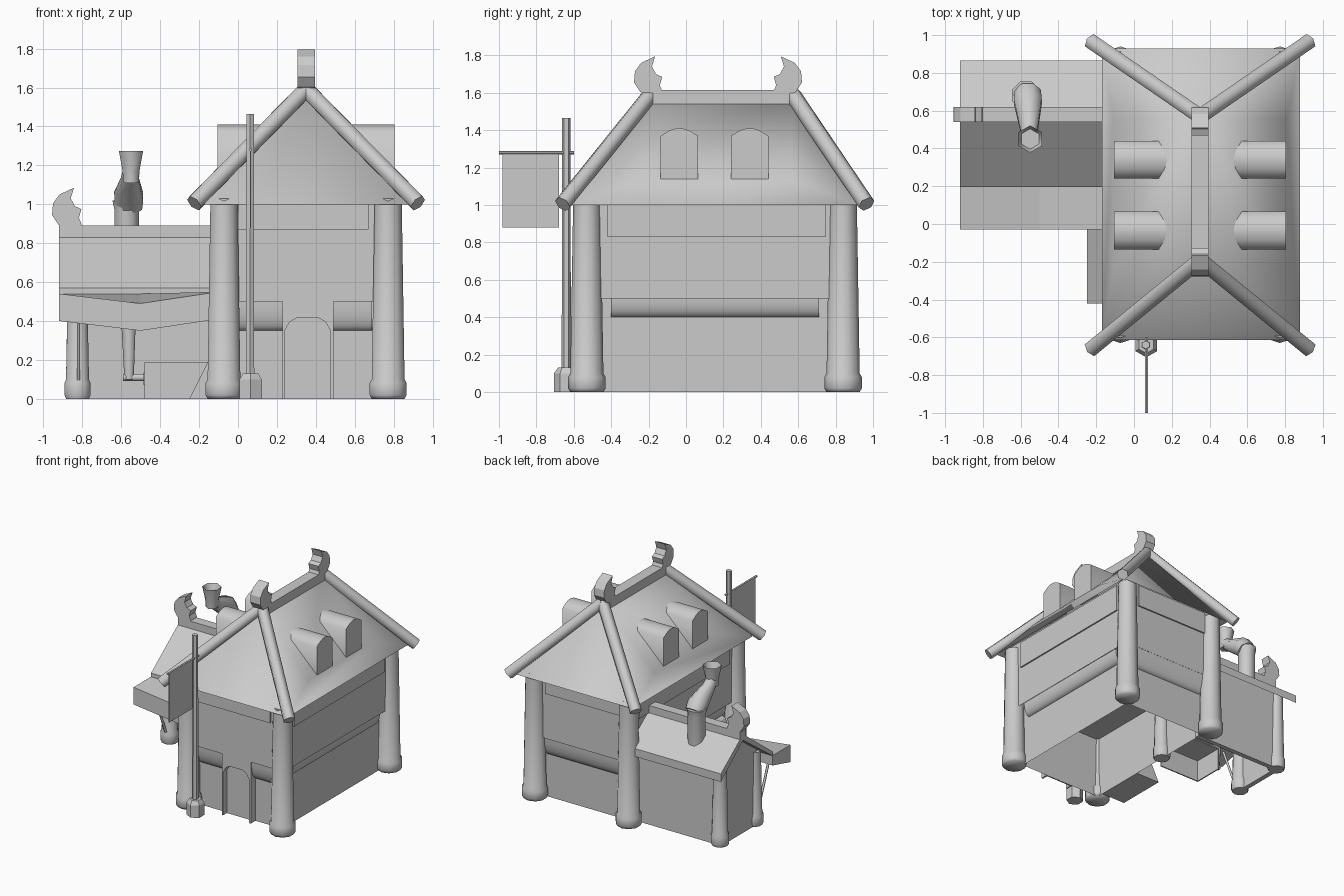
import bpy, bmesh, math
from mathutils import Vector

cube = bpy.data.objects.get("Cube")
if cube:
    bpy.data.objects.remove(cube, do_unlink=True)

grey = bpy.data.materials.new("plain_grey")
grey.use_nodes = True
grey.diffuse_color = (0.6, 0.6, 0.6, 1)
grey.node_tree.nodes["Principled BSDF"].inputs["Base Color"].default_value = (0.6, 0.6, 0.6, 1)


def finish(name, bm, smooth=False):
    bmesh.ops.recalc_face_normals(bm, faces=bm.faces)
    mesh = bpy.data.meshes.new(name)
    bm.to_mesh(mesh)
    bm.free()
    mesh.materials.append(grey)
    ob = bpy.data.objects.new(name, mesh)
    bpy.context.collection.objects.link(ob)
    if smooth:
        bpy.ops.object.select_all(action='DESELECT')
        ob.select_set(True)
        bpy.context.view_layer.objects.active = ob
        bpy.ops.object.shade_smooth_by_angle(angle=math.radians(62))


def loft(name, rings, smooth=False, hollow=0, floor=True):
    """Join rings of points into a skin with end caps."""
    bm = bmesh.new()
    rows = [[bm.verts.new(p) for p in ring] for ring in rings]
    n = len(rows[0])
    for a, b in zip(rows, rows[1:]):
        for i in range(n):
            j = (i + 1) % n
            bm.faces.new((a[i], a[j], b[j], b[i]))
    if floor:
        bm.faces.new(rows[0][::-1])
    top = bm.faces.new(rows[-1])
    if hollow:
        bmesh.ops.recalc_face_normals(bm, faces=bm.faces)
        bmesh.ops.inset_region(bm, faces=[top], thickness=hollow)
        bmesh.ops.translate(bm, verts=top.verts, vec=(0, 0, -0.05))
    finish(name, bm, smooth)


def prism(name, pts, axis, a, b, smooth=False):
    """Extrude a profile: (y, z) along x, or (x, z) along y."""
    def put(p, t):
        return (t, *p) if axis == 'x' else (p[0], t, p[1])
    loft(name, [[put(p, t) for p in pts] for t in (a, b)], smooth)


def box(name, x0, x1, y0, y1, z0, z1, floor=True):
    rect = [(x0, y0), (x1, y0), (x1, y1), (x0, y1)]
    loft(name, [[(*p, z) for p in rect] for z in (z0, z1)], floor=floor)


def tube(name, path, radii, sides=8, smooth=True, hollow=0):
    path = [Vector(p) for p in path]
    rings = []
    for i, (p, r) in enumerate(zip(path, radii)):
        d = path[min(i + 1, len(path) - 1)] - path[max(i - 1, 0)]
        q = d.to_track_quat('Z', 'Y')
        angles = [math.tau * (k + 0.5) / sides for k in range(sides)]
        rings.append([p + q @ Vector((r * math.cos(t), r * math.sin(t), 0)) for t in angles])
    loft(name, rings, smooth, hollow)


def post(name, x, y, top, r):
    """Tapered round post on a thicker foot."""
    zs = (0, 0.02, 0.08, 0.1, top)
    tube(name, [(x, y, z) for z in zs], [r * k for k in (1.15, 1.3, 1.3, 1.15, 0.95)], 10)


CX, CY = 0.35, 0.155          # centre of the main house
HX, HY = 0.44, 0.69           # half size of the upper storey
STEP = 0.06                   # overhang of the upper storey

# Main house walls, open underneath
box("lower_wall", CX - HX + STEP, CX + HX - STEP, CY - HY + STEP, CY + HY - STEP, 0, 0.51, floor=False)
box("upper_wall", CX - HX, CX + HX, CY - HY, CY + HY, 0.5, 1.07, floor=False)
for sx in (-1, 1):
    for sy in (-1, 1):
        side = ("right", "left")[sx > 0] + ("_front", "_back")[sy > 0]
        post("house_post_" + side, CX + sx * 0.422, CY + sy * 0.685, 1.03, 0.077)


def bracket(drop):
    """Quarter-round profile under the overhang, as (outward, z)."""
    arc = [math.pi / 2 * i / 6 for i in range(7)]
    return [(0, 0.505)] + [((STEP - 0.008) * math.cos(t), 0.505 - drop * math.sin(t)) for t in arc]


# Rounded brackets and frieze panels on each wall
for s, label in ((-1, "right"), (1, "left")):
    wall = CX + s * (HX - STEP)
    loft("bracket_" + label, [[(wall + s * o, y, z) for o, z in bracket(0.105)] for y in (-0.4, 0.71)], True)
    a, b = sorted((CX + s * HX, CX + s * (HX + 0.012)))
    box("frieze_" + label, a, b, -0.42, 0.745, 0.83, 1.05)
for s, label in ((-1, "front"), (1, "back")):
    wall = CY + s * (HY - STEP)
    spans = [(0.0, 0.23), (0.49, 0.69)] if s < 0 else [(0.0, 0.69)]
    for x0, x1 in spans:
        loft("bracket_" + label, [[(x, wall + s * o, z) for o, z in bracket(0.155)] for x in (x0, x1)], True)
    a, b = sorted((CY + s * HY, CY + s * (HY + 0.012)))
    box("frieze_" + label, 0.0, 0.67, a, b, 0.87, 1.05)

# Arched door surround with the door set back
arch = [(0.24, 0), (0.24, 0.35), (0.265, 0.395), (0.3, 0.415), (0.415, 0.415), (0.45, 0.395), (0.475, 0.35), (0.475, 0)]
prism("door_surround", [(0.23, 0), (0.23, 0.5), (0.49, 0.5), (0.49, 0)] + arch[::-1], 'y', CY - HY, CY - HY + STEP)
prism("door", arch, 'y', CY - HY + 0.05, CY - HY + STEP)

# Hipped roof, open underneath, its long sides slightly swollen above the eaves
bm = bmesh.new()
eave = [bm.verts.new((x, y, 1.0)) for x, y in ((-0.17, -0.615), (0.88, -0.615), (0.88, 0.93), (-0.17, 0.93))]
r0, r1 = bm.verts.new((CX, -0.19, 1.585)), bm.verts.new((CX, 0.57, 1.585))
bm.faces.new((eave[0], eave[1], r0))
bm.faces.new((eave[2], eave[3], r1))
for s, e0, e1 in ((1, eave[1], eave[2]), (-1, eave[0], eave[3])):
    m0, m1 = [bm.verts.new((CX + s * 0.46, CY + t * 0.4, 1.135)) for t in (-1, 1)]
    bm.faces.new((e0, e1, m1, m0))
    bm.faces.new((e1, r1, m1))
    bm.faces.new((m0, m1, r1, r0))
    bm.faces.new((e0, m0, r0))
finish("hip_roof", bm, True)
box("ridge_beam", CX - 0.045, CX + 0.045, -0.2, 0.58, 1.54, 1.615)

# Hip beams
for s in (-1, 1):
    for y0, y1 in ((-0.66, -0.19), (0.965, 0.57)):
        tube("hip_beam", [(CX + s * 0.575, y0, 1.005), (CX, y1, 1.59)], (0.046, 0.046), 6)

# Curled finials, as (along ridge, up) from the ridge end
HORN = [(0.03, -0.03), (-0.045, 0.01), (-0.078, 0.06), (-0.073, 0.12), (-0.04, 0.165), (0.035, 0.2),
        (0.018, 0.145), (0.04, 0.105), (0.073, 0.09), (0.06, 0.045), (0.075, 0.01)]
prism("finial_front", [(-0.2 + u, 1.595 + v) for u, v in HORN], 'x', CX - 0.045, CX + 0.045)
prism("finial_back", [(0.542 - u, 1.595 + v) for u, v in HORN], 'x', CX - 0.045, CX + 0.045)
prism("finial_annex", [(-0.878 + u, 0.885 + v) for u, v in HORN], 'y', 0.54, 0.62)

# Dormers with rounded tops
for s in (-1, 1):
    for yc in (-0.035, 0.34):
        w = 0.1
        prof = [(yc - w, 1.12), (yc + w, 1.12), (yc + w, 1.37)]
        prof += [(yc + w * k, z) for k, z in ((0.5, 1.4), (0.15, 1.41), (-0.15, 1.41), (-0.5, 1.4))]
        prof += [(yc - w, 1.37)]
        prism("dormer", prof, 'x', CX + s * 0.17, CX + s * 0.455, True)

# Annex: walls, posts, roof and ridge
box("annex_back_wall", -0.83, -0.02, 0.72, 0.76, 0, 0.67)
prism("annex_gable_wall", [(0.3, 0), (0.74, 0), (0.74, 0.69), (0.58, 0.82), (0.3, 0.61)], 'x', -0.85, -0.81)
post("annex_post_front", -0.825, 0.3, 0.6, 0.054)
post("annex_post_back", -0.825, 0.74, 0.67, 0.054)
post("annex_post_inner", -0.03, 0.3, 0.6, 0.054)
roof_top = [(0.195, 0.57), (0.58, 0.86), (0.865, 0.645)]
roof_under = [(0.865, 0.58), (0.58, 0.81), (0.195, 0.535)]
prism("annex_roof", roof_top + roof_under, 'x', -0.92, -0.08)
box("annex_ridge", -0.92, -0.08, 0.54, 0.62, 0.82, 0.89)

# Sagging awning with hanging front and slim strut
loft("awning", [[(x, 0.2, 0.54), (x, -0.03, zt), (x, -0.03, zt - 0.14), (x, 0.2, 0.46)]
                for x, zt in ((-0.92, 0.54), (-0.5, 0.49), (-0.1, 0.55))])
tube("awning_strut", [(-0.82, 0.24, 0.1), (-0.82, 0.1, 0.45)], (0.01, 0.01), 6)

# Crooked chimney: upright stack, elbow, flared outlet
tube("chimney_stack", [(-0.572, 0.68, z) for z in (0.6, 0.97, 1.02)], (0.068, 0.068, 0.08), 8)
tube("chimney_elbow", [(-0.563, 0.69, 0.99), (-0.562, 0.65, 1.04), (-0.555, 0.5, 1.12), (-0.55, 0.45, 1.16)],
     (0.075, 0.08, 0.05, 0.045), 8)
tube("chimney_outlet", [(-0.55, 0.45, z) for z in (1.11, 1.17, 1.275)], (0.046, 0.05, 0.072), 6, True, 0.018)

# Stove with openings, and its feed pipe
box("stove_front", -0.48, -0.1, 0.2, 0.21, 0, 0.19)
box("stove_side", -0.48, -0.47, 0.2, 0.46, 0, 0.19)
box("stove_top", -0.48, -0.1, 0.2, 0.46, 0.18, 0.19)
box("stove_front_opening", -0.415, -0.325, 0.195, 0.2, 0.07, 0.135)
box("stove_side_opening", -0.485, -0.48, 0.28, 0.37, 0.07, 0.135)
tube("feed_pipe", [(-0.56, 0.33, 0.1), (-0.565, 0.33, 0.6)], (0.026, 0.05))
tube("feed_elbow", [(-0.59, 0.33, 0.11), (-0.47, 0.33, 0.11)], (0.02, 0.02))

# Sloped cellar hatch
prism("cellar_hatch", [(-0.25, 0), (-0.03, 0), (-0.03, 0.4), (-0.06, 0.38)], 'y', -0.42, 0.0)

# Banner pole
tube("pole_base", [(0.065, -0.64, z) for z in (0, 0.1, 0.13)], (0.066, 0.066, 0.045), 6, False)
tube("pole", [(0.062, -0.64, 0.1), (0.062, -0.64, 1.465)], (0.025, 0.022), 6, False)
tube("banner_bar", [(0.065, -1.0, 1.28), (0.065, -0.6, 1.28)], (0.009, 0.009), 6, False)
box("banner", 0.062, 0.068, -0.98, -0.68, 0.88, 1.28)
